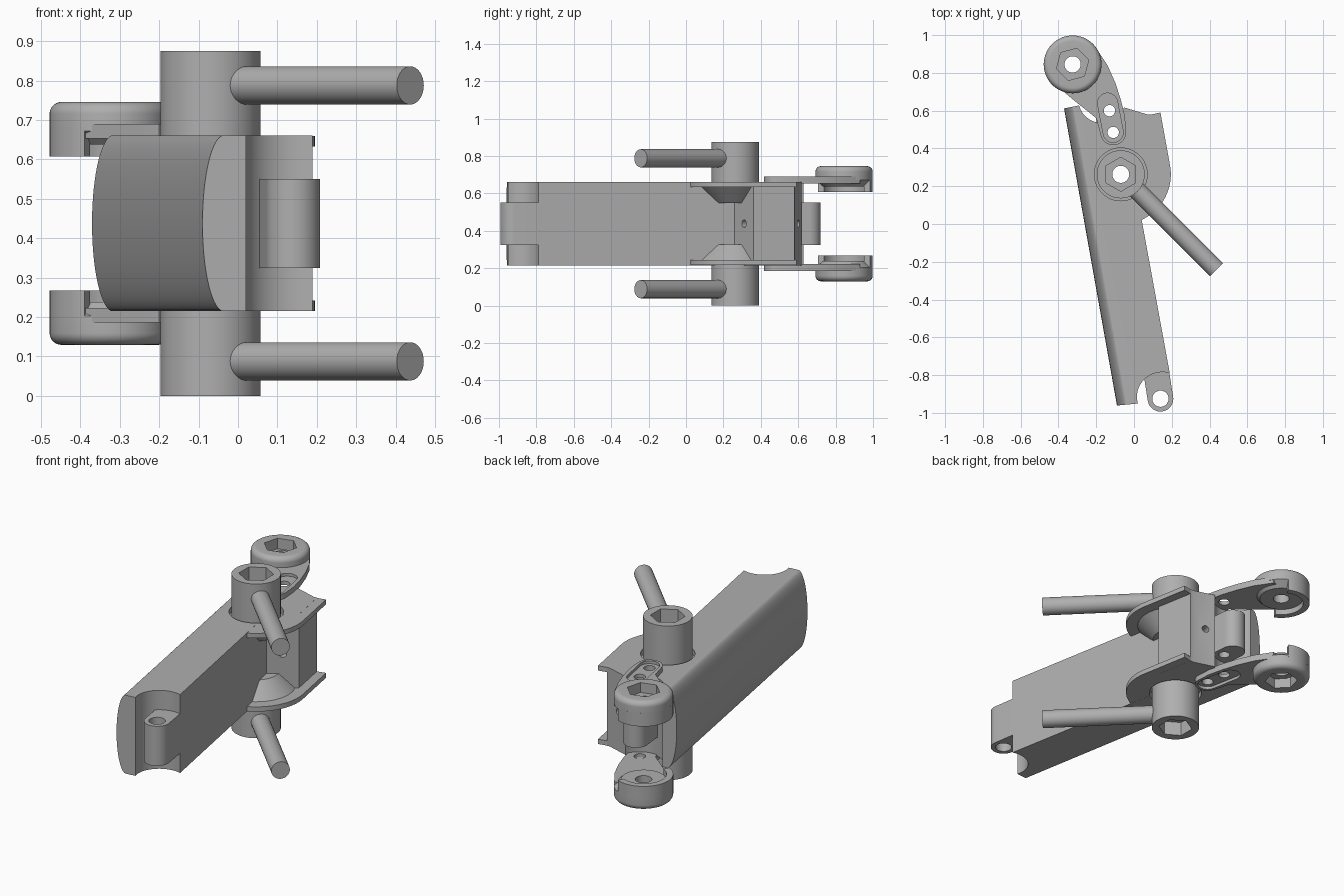
import bpy, bmesh
from math import sin, cos, pi, radians
from mathutils import Vector, Matrix

if "Cube" in bpy.data.objects:
    bpy.data.objects.remove(bpy.data.objects["Cube"])

MID = 0.4375                 # height of the symmetry plane; parts are built around z = 0
HALF = 0.2225                # half thickness of the beam
PIVOT, ROLLER = (-0.07, 0.263), (-0.325, 0.845)
FRONT_EYE, REAR_EYE = (0.14, -0.925), (-0.145, 0.655)

metal = bpy.data.materials.new("plain grey metal")
metal.use_nodes = True
GREY = (0.43, 0.43, 0.43, 1)
metal.diffuse_color = GREY
metal.node_tree.nodes["Principled BSDF"].inputs["Base Color"].default_value = GREY
parts = []


def finish(bm, name):
    bmesh.ops.recalc_face_normals(bm, faces=bm.faces)
    mesh = bpy.data.meshes.new(name)
    bm.to_mesh(mesh)
    bm.free()
    mesh.materials.append(metal)
    ob = bpy.data.objects.new(name, mesh)
    bpy.context.collection.objects.link(ob)
    parts.append(ob)
    return ob


def arc(c, r, a0, a1, n=24, r1=None):
    r1 = r if r1 is None else r1
    out = []
    for i in range(n + 1):
        t = i / n
        a, q = radians(a0 + (a1 - a0) * t), r + (r1 - r) * t
        out.append((c[0] + q * cos(a), c[1] + q * sin(a)))
    return out


def prism(name, outline, z0, z1, matrix=None):
    bm = bmesh.new()
    face = bm.faces.new([bm.verts.new((x, y, z0)) for x, y in outline])
    top = bmesh.ops.extrude_face_region(bm, geom=[face])["geom"]
    bmesh.ops.translate(bm, vec=(0, 0, z1 - z0),
                        verts=[g for g in top if isinstance(g, bmesh.types.BMVert)])
    if matrix:
        bm.transform(matrix)
    return finish(bm, name)


def disc(name, c, r, z0, z1, n=48, turn=0):
    return prism(name, arc(c, r, turn, turn + 360, n)[:-1], z0, z1)


def lathe(name, c, profile, n=64):
    bm = bmesh.new()
    vs = [bm.verts.new((c[0] + r, c[1], z)) for r, z in profile]
    es = [bm.edges.new(p) for p in zip(vs, vs[1:])]
    bmesh.ops.spin(bm, geom=vs + es, cent=(*c, 0), axis=(0, 0, 1), angle=2 * pi, steps=n)
    bmesh.ops.remove_doubles(bm, verts=bm.verts, dist=1e-5)
    return finish(bm, name)


def rod(name, p, q, r, n=32):
    p, d = Vector(p), Vector(q) - Vector(p)
    m = Matrix.Translation(p) @ d.to_track_quat('Z', 'Y').to_matrix().to_4x4()
    return prism(name, arc((0, 0), r, 0, 360, n)[:-1], 0, d.length, m)


def boolean(ob, tool, op='DIFFERENCE'):
    mod = ob.modifiers.new("cut", 'BOOLEAN')
    mod.operation, mod.solver, mod.object = op, 'EXACT', tool
    bpy.context.view_layer.objects.active = ob
    bpy.ops.object.modifier_apply(modifier=mod.name)
    parts.remove(tool)
    bpy.data.objects.remove(tool)


def capsule(a, b, r):
    d = Vector(b) - Vector(a)
    t = d.angle_signed(Vector((1, 0))) * 180 / pi
    return arc(b, r, t - 90, t + 90) + arc(a, r, t + 90, t + 270)


def mirrored(ob):
    ob.modifiers.new("mirror", 'MIRROR').use_axis = (False, False, True)


# Beam core with a concave seat at each end
core = [(-0.10, -0.962)] + arc(FRONT_EYE, 0.122, 192, 70, r1=0.144)
core += [(-0.003, 0.26), (0.13, 0.36), (0.09, 0.58), (0.07, 0.58)]
core += arc((-0.17, 0.66), 0.125, -20, -165) + [(-0.38, 0.61)]
beam = prism("main_beam", core, -HALF, HALF)

# Side plates and conical hubs around the pivot
plate = arc(PIVOT, 0.265, -65, 10) + [(0.14, 0.59), (0.07, 0.575), (-0.03, 0.59), (-0.1, 0.3)]
for s in (-1, 1):
    z = sorted((s * 0.195, s * (HALF - 0.0005)))
    boolean(beam, prism("plate", plate, *z), 'UNION')
    cone = [(0, s * 0.11), (0.12, s * 0.11), (0.205, s * 0.197), (0, s * 0.197)]
    boolean(beam, lathe("hub", PIVOT, cone), 'UNION')

# Crowned outer face running along the beam
c, s = cos(radians(10.1)), sin(radians(10.1))
crown = [(0.055 - 0.055 * sin(a * pi / 32), 0.2235 * cos(a * pi / 32)) for a in range(33)]
crown += [(1.2, -0.2235), (1.2, 0.2235)]
frame = Matrix(((c, 0, s, -0.37), (s, 0, -c, 0.61), (0, 1, 0, 0), (0, 0, 0, 1)))
boolean(beam, prism("crown", crown, -0.5, 2.2, frame), 'INTERSECT')

# Pivot bore, boss clearance, link pin holes and small drilled holes
boolean(beam, disc("bore", PIVOT, 0.045, -1, 1))
for z in ((0.19, 0.4), (-0.4, -0.19)):
    boolean(beam, disc("clearance", PIVOT, 0.14, *z))
PINS = ((-0.13, 0.6), (-0.11, 0.485))
boolean(beam, disc("pin", PINS[1], 0.03, -1, 1))
boolean(beam, rod("drill", (0.094, 0.27, 0), (0.03, 0.355, 0), 0.02))
boolean(beam, rod("drill", (0.02, 0.66, 0), (-0.02, 0.53, 0), 0.02))

# Hinge eyes at both ends
front_eye = prism("front_hinge_eye", capsule(FRONT_EYE, (0.114, -0.76), 0.068), -0.1125, 0.1125)
boolean(front_eye, disc("bore", FRONT_EYE, 0.043, -1, 1))
rear_eye = prism("rear_hinge_eye", capsule(REAR_EYE, (-0.13, 0.51), 0.065), -0.1125, 0.1125)
for p in PINS:
    boolean(rear_eye, disc("pin", p, 0.03, -1, 1))

# Pivot bosses with hex sockets
boss = disc("pivot_boss", PIVOT, 0.127, 0.189, MID, 64)
boolean(boss, disc("hex", PIVOT, 0.09, MID - 0.08, 1, 6, 30))
boolean(boss, disc("bore", PIVOT, 0.045, 0, 1))
mirrored(boss)

# Tubular handles
end = (0.437, -0.242, 0.35)
handle = rod("handle_tube", (0.0, 0.195, 0.35), end, 0.0485)
boolean(handle, rod("hollow", (0.1, 0.095, 0.35), (0.5, -0.305, 0.35), 0.029))
mirrored(handle)

# Link arms with a pocket around the two pin holes
outline = [(-0.2, 0.93), (-0.14, 0.84), (-0.1, 0.75), (-0.07, 0.66), (-0.048, 0.57)]
outline += arc(PINS[1], 0.068, 0, -170) + [(-0.2, 0.56), (-0.3, 0.64), (-0.42, 0.74), (-0.36, 0.9)]
link = prism("link_arm", outline, 0.215, 0.252)
boolean(link, prism("pocket", capsule(PINS[1], (-0.14, 0.64), 0.053), 0.236, 0.4))
for p in PINS:
    boolean(link, disc("pin", p, 0.03, 0, 1))
boolean(link, disc("bore", ROLLER, 0.043, 0, 1))
mirrored(link)

# End caps: rounded disc with a hex socket
R, TOP = 0.153, 0.308
profile = [(0, 0.2), (0.115, 0.2), (R, 0.235)]
profile += [(R - 0.03 + x, TOP - 0.03 + z) for x, z in arc((0, 0), 0.03, 0, 90, 8)] + [(0, TOP)]
cap = lathe("end_cap", ROLLER, profile)
boolean(cap, disc("hex", ROLLER, 0.088, TOP - 0.06, 1, 6, 15))
boolean(cap, disc("bore", ROLLER, 0.043, 0, 1))
mirrored(cap)

# Partial skirt on the outer side of each cap
skirt = prism("cap_skirt", arc(ROLLER, R, 65, 245, 40) + arc(ROLLER, 0.118, 245, 65, 40), 0.17, 0.245)
mirrored(skirt)

# Lift into place and shade
for ob in parts:
    ob.location.z = MID
    bpy.ops.object.select_all(action='DESELECT')
    ob.select_set(True)
    bpy.context.view_layer.objects.active = ob
    bpy.ops.object.shade_smooth_by_angle(angle=radians(30))
